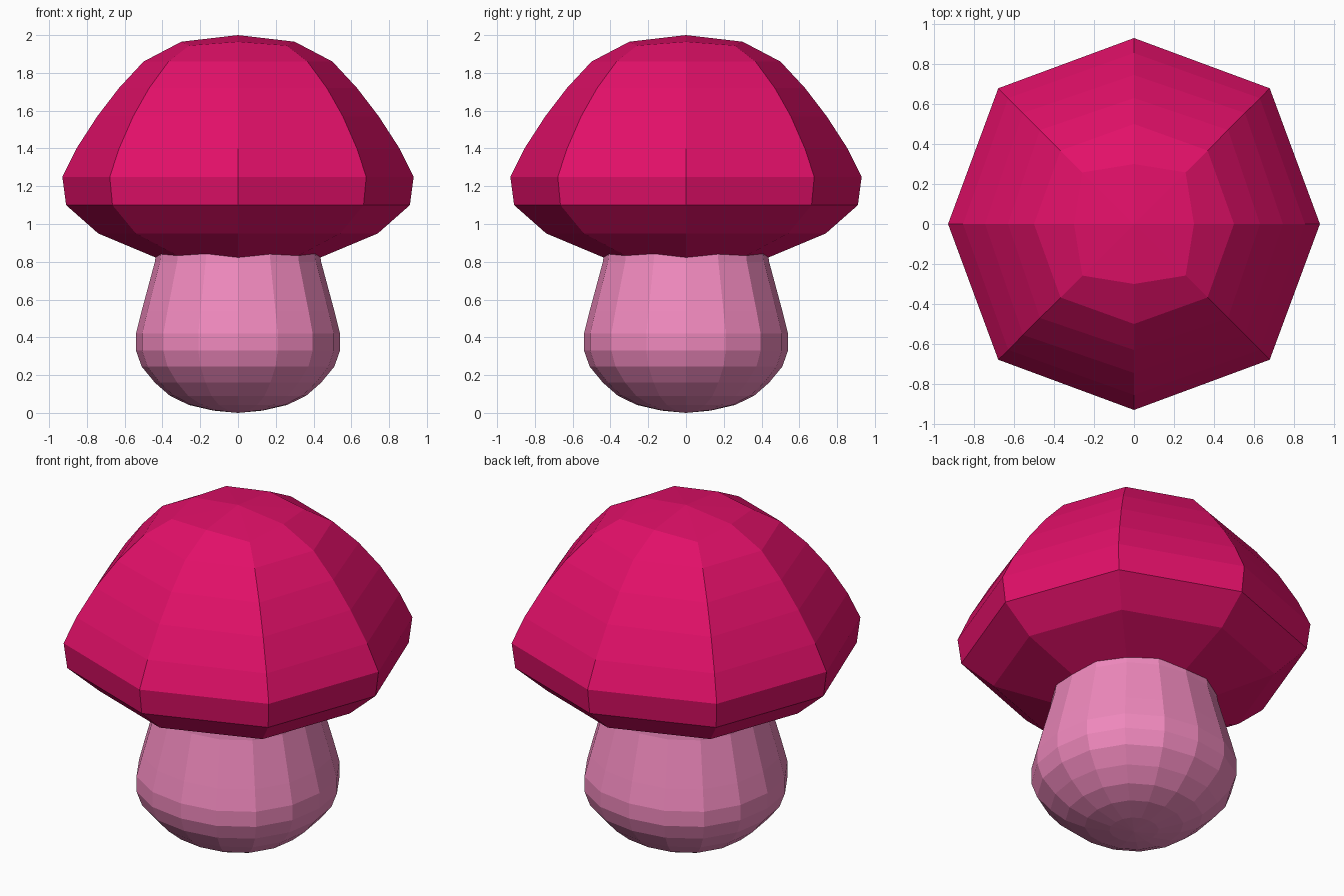
import bpy, bmesh
from math import sin, cos, pi

if "Cube" in bpy.data.objects:
    bpy.data.objects.remove(bpy.data.objects["Cube"])


def material(name, color):
    m = bpy.data.materials.new(name)
    m.diffuse_color = (*color, 1)
    m.use_nodes = True
    m.node_tree.nodes["Principled BSDF"].inputs["Base Color"].default_value = m.diffuse_color
    return m


def lathe(name, rings, sides, bottom, top, mat):
    """Rings are (axis radius, axis z, diagonal radius, diagonal z), bottom to top."""
    bm = bmesh.new()
    loops = []
    for ra, za, rd, zd in rings:
        loop = []
        for i in range(sides):
            a = 2 * pi * i / sides
            t = sin(2 * a) ** 2          # 0 on the axes, 1 on the diagonals
            r, z = ra + (rd - ra) * t, za + (zd - za) * t
            loop.append(bm.verts.new((r * cos(a), r * sin(a), z)))
        loops.append(loop)
    low, high = bm.verts.new((0, 0, bottom)), bm.verts.new((0, 0, top))
    for i in range(sides):
        j = (i + 1) % sides
        for a, b in zip(loops, loops[1:]):
            bm.faces.new((a[i], a[j], b[j], b[i]))
        bm.faces.new((low, loops[0][j], loops[0][i]))
        bm.faces.new((loops[-1][i], loops[-1][j], high))
    bmesh.ops.recalc_face_normals(bm, faces=bm.faces)
    me = bpy.data.meshes.new(name)
    bm.to_mesh(me)
    bm.free()
    me.materials.append(mat)
    ob = bpy.data.objects.new(name, me)
    bpy.context.collection.objects.link(ob)
    return ob


# Cap: faceted eight-sided dome with a tapered underside
cap_rings = [
    (0.43, 0.82, 0.445, 0.83), (0.74, 0.95, 0.765, 0.95),
    (0.91, 1.10, 0.94, 1.10), (0.93, 1.25, 0.96, 1.25),
    (0.855, 1.40, 0.89, 1.40), (0.745, 1.57, 0.785, 1.57),
    (0.63, 1.72, 0.665, 1.72), (0.50, 1.86, 0.52, 1.86),
    (0.30, 1.965, 0.365, 1.945),
]
lathe("mushroom_cap", cap_rings, 8, 0.82, 2.0, material("cap_pink", (0.76, 0.005, 0.14)))

# Stem: sixteen-sided bulb narrowing up into the cap
stem_profile = [
    (0.13, 0.012), (0.26, 0.042), (0.36, 0.09), (0.44, 0.16), (0.51, 0.245),
    (0.54, 0.33), (0.54, 0.42), (0.51, 0.54), (0.475, 0.67), (0.44, 0.80), (0.435, 0.84),
]
stem_rings = [(r, z, r * 1.035, z) for r, z in stem_profile]
lathe("mushroom_stem", stem_rings, 16, 0.0, 0.84, material("stem_pink", (0.87, 0.25, 0.51)))
